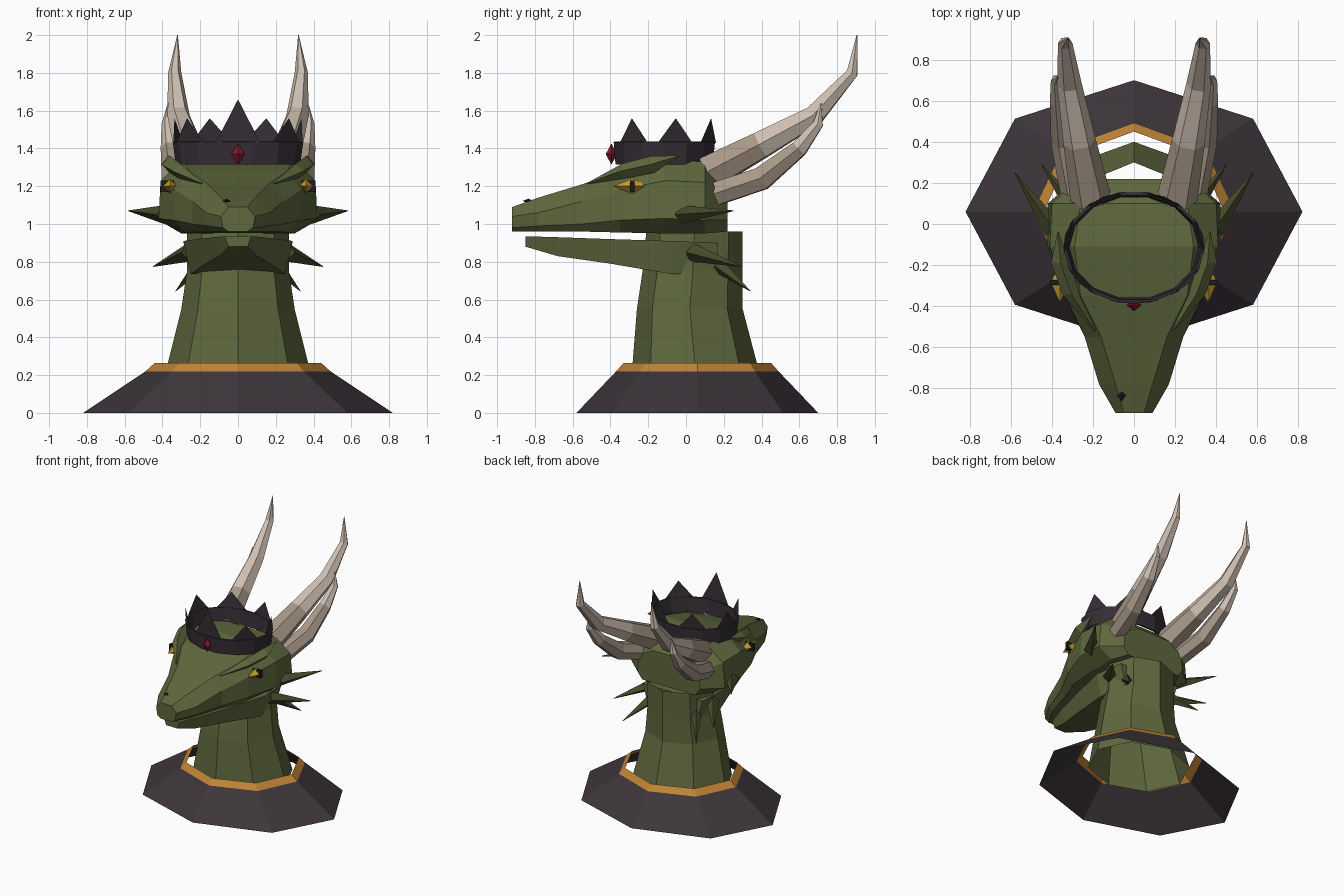
import bpy, bmesh, math
from mathutils import Vector

cube = bpy.data.objects.get("Cube")
if cube:
    bpy.data.objects.remove(cube)


def material(name, rgb):
    m = bpy.data.materials.new(name)
    m.use_nodes = True
    m.diffuse_color = (*rgb, 1)
    node = m.node_tree.nodes["Principled BSDF"]
    node.inputs["Base Color"].default_value = (*rgb, 1)
    node.inputs["Roughness"].default_value = 0.9
    return m


GREEN = material("scale green", (0.115, 0.14, 0.048))
DARK_GREEN = material("spike green", (0.06, 0.07, 0.025))
CLOTH = material("dark cloth", (0.047, 0.036, 0.043))
IRON = material("crown iron", (0.036, 0.028, 0.036))
GOLD = material("gold trim", (0.53, 0.23, 0.037))
AMBER = material("eye amber", (0.6, 0.36, 0.03))
BLACK = material("pupil black", (0.012, 0.012, 0.015))
BONE = material("horn bone", (0.63, 0.53, 0.45))
TAN = material("horn base tan", (0.40, 0.32, 0.25))
RED = material("gem red", (0.25, 0.01, 0.025))


def finish(name, bm, *mats):
    bmesh.ops.recalc_face_normals(bm, faces=bm.faces)
    mesh = bpy.data.meshes.new(name)
    bm.to_mesh(mesh)
    bm.free()
    ob = bpy.data.objects.new(name, mesh)
    bpy.context.collection.objects.link(ob)
    for m in mats:
        mesh.materials.append(m)
    return ob


def loft(name, rings, mats, caps=True, base_rows=None):
    """Skin closed rings; rows from base_rows on take the second material."""
    bm = bmesh.new()
    vs = [[bm.verts.new(p) for p in ring] for ring in rings]
    n = len(vs[0])
    for row, (a, b) in enumerate(zip(vs, vs[1:])):
        for i in range(n):
            j = (i + 1) % n
            f = bm.faces.new((a[i], a[j], b[j], b[i]))
            if base_rows is not None and row >= base_rows:
                f.material_index = 1
    if caps:
        bm.faces.new(vs[0])
        bm.faces.new(vs[-1])
    return finish(name, bm, *mats)


def oval(cy, rx, ry, z, n=8, turn=0.0):
    return [(rx * math.cos(turn + math.tau * i / n),
             cy + ry * math.sin(turn + math.tau * i / n), z) for i in range(n)]


def section(y, half):
    """Mirror a top-to-bottom half outline of (x, z) into a full ring."""
    return [(x, y, z) for x, z in half] + [(-x, y, z) for x, z in reversed(half)]


def tube(name, path, radii, sides, mats, base_rows=None):
    pts = [Vector(p) for p in path]
    rings = []
    for i, p in enumerate(pts):
        t = (pts[min(i + 1, len(pts) - 1)] - pts[max(i - 1, 0)]).normalized()
        side = t.cross(Vector((0, 0, 1))).normalized()
        up = side.cross(t)
        rings.append([p + radii[i] * (side * math.cos(a) + up * math.sin(a))
                      for a in (math.tau * k / sides for k in range(sides))])
    return loft(name, rings, mats, base_rows=base_rows)


def gem(name, centre, size, mat):
    """Eight-sided diamond."""
    x, y, z = centre
    sx, sy, sz = size
    bm = bmesh.new()
    ring = [bm.verts.new(p) for p in ((x + sx, y, z), (x, y + sy, z), (x - sx, y, z), (x, y - sy, z))]
    for end in (sz, -sz):
        tip = bm.verts.new((x, y, z + end))
        for i in range(4):
            bm.faces.new((ring[i], ring[(i + 1) % 4], tip))
    return finish(name, bm, mat)


def box(name, centre, size, mat):
    bm = bmesh.new()
    bmesh.ops.create_cube(bm, size=1)
    bmesh.ops.scale(bm, vec=size, verts=bm.verts)
    bmesh.ops.translate(bm, vec=centre, verts=bm.verts)
    return finish(name, bm, mat)


# Mantle with gold trim, both open shells
loft("mantle", [oval(0.06, 0.82, 0.64, 0), oval(0.06, 0.49, 0.43, 0.22)], [CLOTH], caps=False)
loft("mantle_trim", [oval(0.06, 0.49, 0.43, 0.22), oval(0.06, 0.44, 0.39, 0.265)], [GOLD], caps=False)

# Hollow neck
loft("neck", [oval(0.055, 0.395, 0.345, 0.17), oval(0.02, 0.30, 0.28, 0.55),
              oval(0.035, 0.27, 0.265, 0.75), oval(0.045, 0.27, 0.255, 0.96)], [GREEN], caps=False)

# Upper head, snout to nape
head = [
    (-0.92, [(0.05, 1.09), (0.09, 1.04), (0.08, 0.98), (0.05, 0.96)]),
    (-0.78, [(0.09, 1.14), (0.17, 1.06), (0.16, 0.99), (0.13, 0.96)]),
    (-0.55, [(0.16, 1.21), (0.24, 1.12), (0.24, 1.0), (0.20, 0.96)]),
    (-0.35, [(0.26, 1.28), (0.335, 1.18), (0.34, 1.02), (0.28, 0.955)]),
    (-0.11, [(0.29, 1.34), (0.41, 1.23), (0.42, 1.03), (0.30, 0.95)]),
    (0.10, [(0.26, 1.33), (0.40, 1.22), (0.42, 1.02), (0.30, 0.95)]),
    (0.22, [(0.14, 1.22), (0.27, 1.15), (0.28, 1.02), (0.24, 0.96)]),
]
loft("upper_head", [section(y, h) for y, h in head], [GREEN])

# Lower jaw
jaw = [
    (-0.85, [(0.07, 0.935), (0.05, 0.88)]),
    (-0.68, [(0.13, 0.93), (0.10, 0.83)]),
    (-0.40, [(0.21, 0.92), (0.17, 0.79)]),
    (-0.08, [(0.29, 0.91), (0.25, 0.735)]),
    (0.17, [(0.27, 0.90), (0.22, 0.74)]),
]
loft("lower_jaw", [section(y, h) for y, h in jaw], [GREEN])

# Paired parts
for s, side in ((1, "left"), (-1, "right")):
    def pair(*pts):
        return [(s * x, y, z) for x, y, z in pts]

    tube(f"{side}_main_horn",
         pair((0.21, 0.12, 1.27), (0.265, 0.40, 1.42), (0.315, 0.68, 1.575), (0.335, 0.88, 1.80), (0.32, 0.905, 2.0)),
         (0.1, 0.08, 0.06, 0.035, 0.002), 6, [TAN, BONE], 1)
    tube(f"{side}_lower_horn",
         pair((0.29, 0.16, 1.16), (0.335, 0.40, 1.24), (0.36, 0.60, 1.40), (0.375, 0.70, 1.53), (0.37, 0.715, 1.64)),
         (0.07, 0.07, 0.05, 0.03, 0.002), 6, [TAN, BONE], 2)
    tube(f"{side}_brow",
         pair((0.19, -0.52, 1.215), (0.31, -0.33, 1.28), (0.36, -0.18, 1.315), (0.37, -0.04, 1.36)),
         (0.004, 0.04, 0.045, 0.003), 4, [GREEN])
    tube(f"{side}_cheek_spike", pair((0.39, -0.03, 1.05), (0.58, 0.25, 1.07)), (0.05, 0.002), 4, [DARK_GREEN])
    tube(f"{side}_jaw_spike", pair((0.26, 0.03, 0.85), (0.45, 0.29, 0.775)), (0.05, 0.002), 4, [DARK_GREEN])
    tube(f"{side}_neck_spike", pair((0.21, 0.17, 0.78), (0.33, 0.34, 0.645)), (0.04, 0.002), 4, [DARK_GREEN])
    gem(f"{side}_eye", (s * 0.36, -0.285, 1.20), (0.045, 0.10, 0.04), AMBER)
    box(f"{side}_pupil", (s * 0.375, -0.285, 1.20), (0.07, 0.025, 0.062), BLACK)

# Nostril
gem("right_nostril", (-0.06, -0.835, 1.122), (0.022, 0.03, 0.012), BLACK)

# Crown band and seven flat points, the front one tallest
SIDES, CY, RX, RY = 14, -0.115, 0.345, 0.275
turn = -math.pi / 2 + math.pi / SIDES
band = loft("crown_band", [oval(CY, RX - 0.015, RY - 0.01, 1.315, SIDES, turn),
                           oval(CY, RX, RY, 1.435, SIDES, turn)], [IRON], caps=False)
thick = band.modifiers.new("thickness", 'SOLIDIFY')
thick.thickness = 0.015

bm = bmesh.new()
for k in range(7):
    mid = -math.pi / 2 + math.tau * k / 7
    spread = math.tau / 18
    corners = [(mid - spread, 1.43), (mid + spread, 1.43), (mid, 1.66 if k == 0 else 1.56)]
    bm.faces.new([bm.verts.new((RX * math.cos(a), CY + RY * math.sin(a), z)) for a, z in corners])
finish("crown_points", bm, IRON)

gem("crown_gem", (0, -0.395, 1.37), (0.036, 0.03, 0.056), RED)
